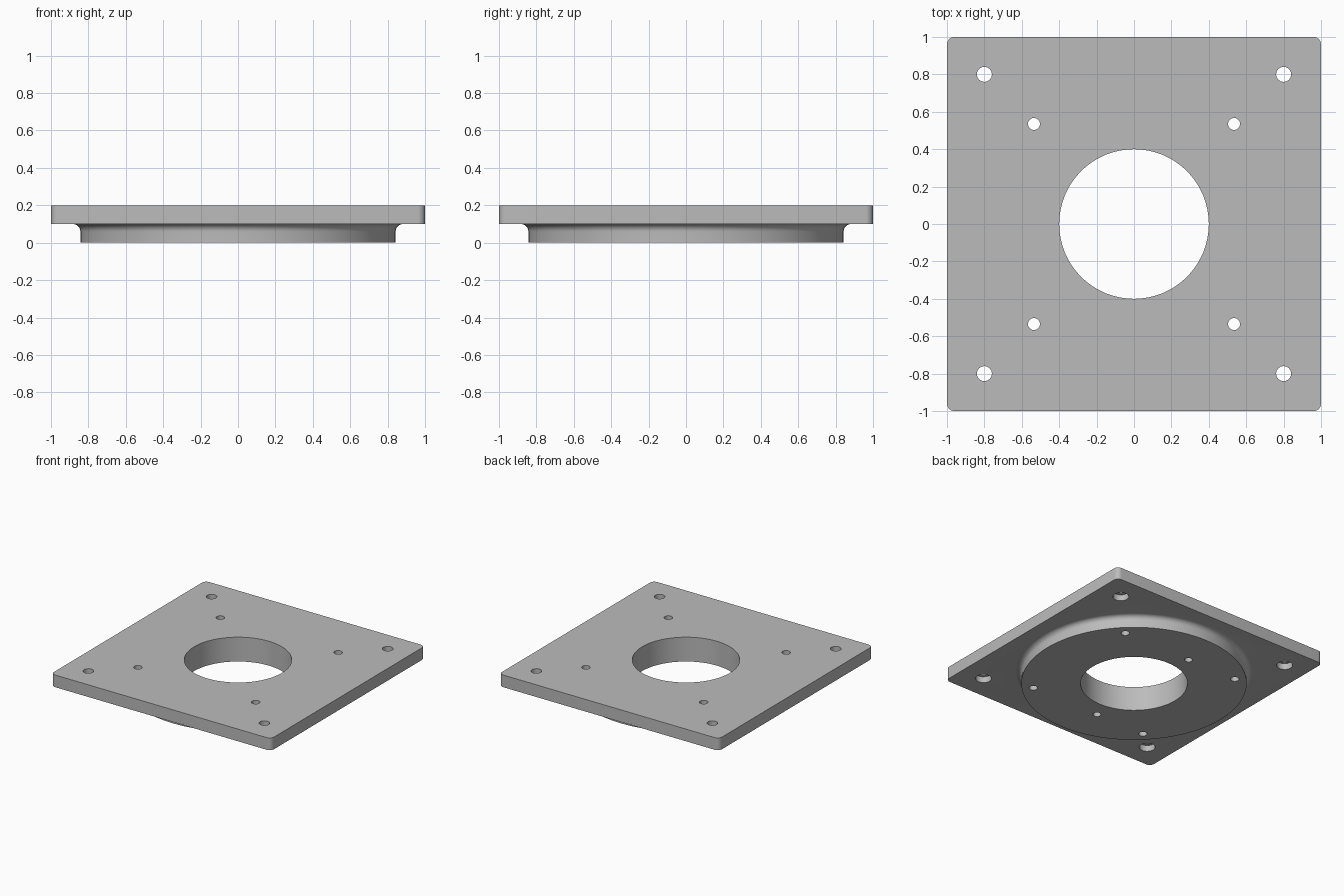
import bpy, bmesh, math

cube = bpy.data.objects.get("Cube")
if cube:
    bpy.data.objects.remove(cube, do_unlink=True)

TOP, MID = 0.2, 0.1          # plate top and plate underside
FLANGE_R, FILLET = 0.843, 0.04

grey = bpy.data.materials.new("plain_grey")
grey.use_nodes = True
colour = (0.5, 0.5, 0.5, 1)
grey.diffuse_color = colour
grey.node_tree.nodes["Principled BSDF"].inputs["Base Color"].default_value = colour


def finish(name, bm):
    bmesh.ops.recalc_face_normals(bm, faces=bm.faces)
    mesh = bpy.data.meshes.new(name)
    bm.to_mesh(mesh)
    bm.free()
    mesh.materials.append(grey)
    obj = bpy.data.objects.new(name, mesh)
    bpy.context.collection.objects.link(obj)
    return obj


def lathe(name, profile, sides):
    """Stack rings of (radius, z) into a closed solid."""
    bm = bmesh.new()
    rings = [[bm.verts.new((r * math.cos(math.tau * i / sides),
                            r * math.sin(math.tau * i / sides), z))
              for i in range(sides)] for r, z in profile]
    for low, high in zip(rings, rings[1:]):
        for i in range(sides):
            j = (i + 1) % sides
            bm.faces.new((low[i], low[j], high[j], high[i]))
    bm.faces.new(rings[0])
    bm.faces.new(rings[-1])
    return finish(name, bm)


def combine(target, other, operation):
    mod = target.modifiers.new(operation.lower(), "BOOLEAN")
    mod.operation, mod.object, mod.solver = operation, other, "EXACT"
    bpy.context.view_layer.objects.active = target
    bpy.ops.object.modifier_apply(modifier=mod.name)
    bpy.data.objects.remove(other, do_unlink=True)


def drill(target, x, y, radius, low, high, sides=32):
    cutter = lathe("drill", [(radius, low), (radius, high)], sides)
    cutter.location = (x, y, 0)
    cutter.hide_render = True
    bpy.context.view_layer.update()
    combine(target, cutter, "DIFFERENCE")


# Square plate with rounded corners
bm = bmesh.new()
bmesh.ops.create_cube(bm, size=1)
for v in bm.verts:
    v.co = (v.co.x * 2, v.co.y * 2, MID + (v.co.z + 0.5) * (TOP - MID))
uprights = [e for e in bm.edges if abs(e.verts[0].co.z - e.verts[1].co.z) > 0.05]
bmesh.ops.bevel(bm, geom=uprights, offset=0.04, segments=6, profile=0.5, affect="EDGES")
plate = finish("mounting_plate", bm)

# Round flange below, flaring into the plate, with a short overlap for the union
profile = [(FLANGE_R, 0)]
for k in range(9):
    a = math.pi / 2 * k / 8
    profile.append((FLANGE_R + FILLET * (1 - math.cos(a)),
                    MID - FILLET * (1 - math.sin(a))))
profile.append((FLANGE_R + FILLET, MID + 0.03))
combine(plate, lathe("flange", profile, 96), "UNION")

# Centre bore
drill(plate, 0, 0, 0.4, -0.1, 0.3, 64)

# Corner bolt holes with counterbores, and inner screw holes
for sx in (-1, 1):
    for sy in (-1, 1):
        drill(plate, 0.8 * sx, 0.8 * sy, 0.04, -0.1, 0.3)
        drill(plate, 0.8 * sx, 0.8 * sy, 0.06, -0.1, MID + 0.05)
        drill(plate, 0.535 * sx, 0.535 * sy, 0.032, -0.1, 0.3)

# Blind holes in the flange face
for sy in (-1, 1):
    drill(plate, -0.085, 0.533 * sy, 0.03, -0.1, 0.1)

bpy.ops.object.select_all(action="DESELECT")
plate.select_set(True)
bpy.context.view_layer.objects.active = plate
bpy.ops.object.shade_smooth_by_angle(angle=math.radians(30))
